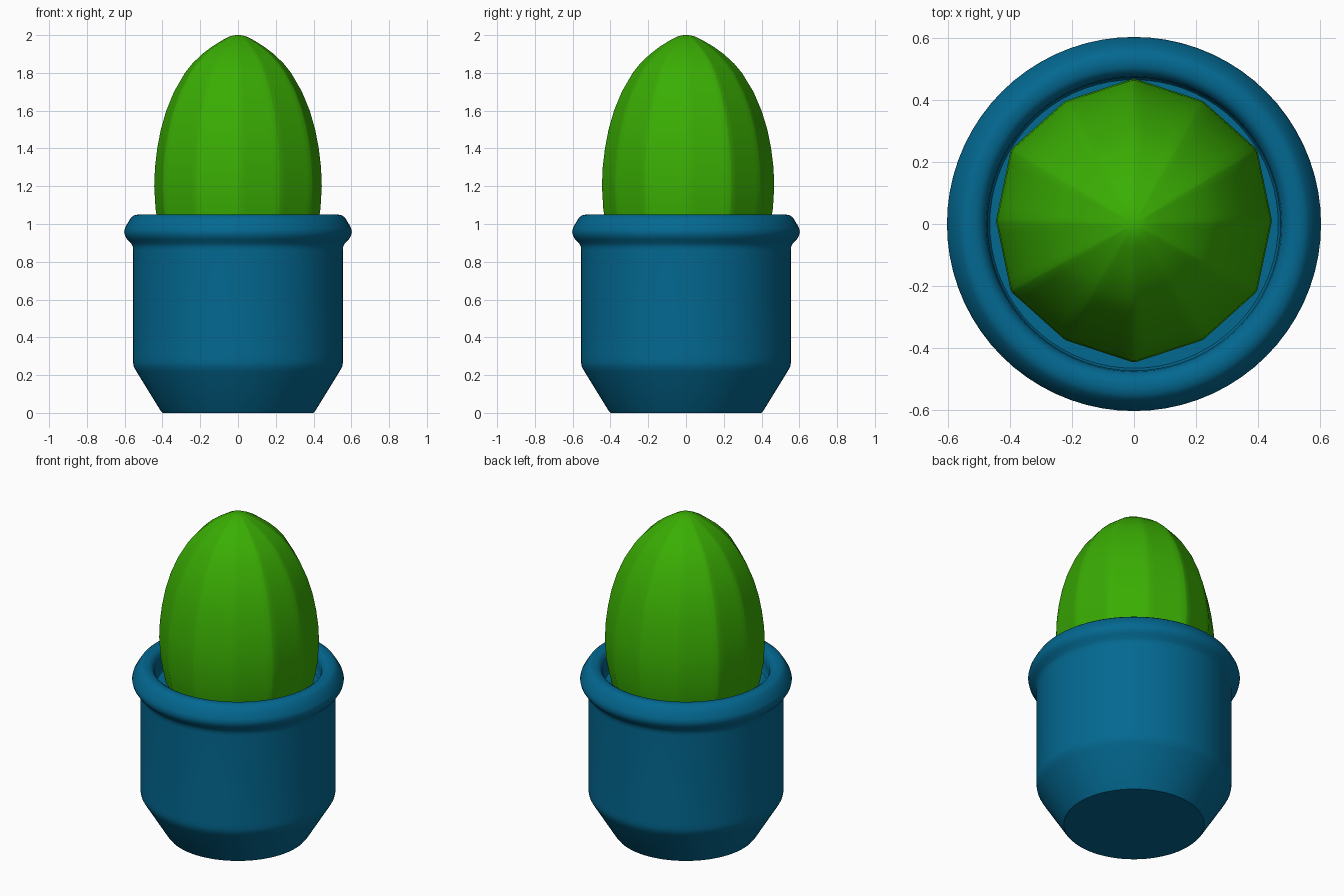
import bpy, math
from math import sin, cos, radians

if "Cube" in bpy.data.objects:
    bpy.data.objects.remove(bpy.data.objects["Cube"])


def material(name, rgb):
    m = bpy.data.materials.new(name)
    m.diffuse_color = (*rgb, 1)
    m.use_nodes = True
    m.node_tree.nodes["Principled BSDF"].inputs["Base Color"].default_value = m.diffuse_color
    return m


def loft(name, section, profile, mat, angle):
    """Scale a unit cross-section along (radius, z) pairs; radius 0 closes to a point."""
    verts, faces, rings = [], [], []
    n = len(section)
    for r, z in profile:
        start = len(verts)
        pts = [(0, 0)] if r == 0 else [(x * r, y * r) for x, y in section]
        verts += [(x, y, z) for x, y in pts]
        rings.append([start + (i if r else 0) for i in range(n)])
    for a, b in zip(rings, rings[1:]):
        for i in range(n):
            j = (i + 1) % n
            quad = [a[i], a[j], b[j], b[i]]
            faces.append(list(dict.fromkeys(quad)))
    me = bpy.data.meshes.new(name)
    me.from_pydata(verts, [], faces)
    me.materials.append(mat)
    ob = bpy.data.objects.new(name, me)
    bpy.context.collection.objects.link(ob)
    bpy.ops.object.select_all(action='DESELECT')
    ob.select_set(True)
    bpy.context.view_layer.objects.active = ob
    bpy.ops.object.shade_smooth_by_angle(angle=radians(angle))
    return ob


blue = material("pot blue", (0.001, 0.14, 0.285))
green = material("cactus green", (0.042, 0.42, 0.001))

# Pot: round, chamfered foot, rolled rim, hollow top
circle = [(cos(2 * math.pi * i / 72), sin(2 * math.pi * i / 72)) for i in range(72)]
pot_profile = [(0, 0), (0.40, 0), (0.41, 0.012), (0.538, 0.22), (0.552, 0.245),
               (0.556, 0.27), (0.556, 0.30), (0.556, 0.86), (0.557, 0.88),
               (0.565, 0.897), (0.585, 0.917), (0.598, 0.937), (0.603, 0.958),
               (0.598, 0.98), (0.58, 1.012), (0.565, 1.035), (0.55, 1.046),
               (0.53, 1.05), (0.505, 1.048), (0.488, 1.037), (0.476, 1.015),
               (0.472, 0.98), (0.472, 0.93), (0.465, 0.92), (0, 0.92)]
loft("pot", circle, pot_profile, blue, 50)

# Cactus: twelve flat sides with softened edges, every other corner a ridge
corners = []
for k in range(12):
    a = radians(30 * k)
    r = 1.03 if k % 2 else 1.0
    corners.append((r * cos(a), r * sin(a) + 0.025))
section = []
for k in range(12):
    (ax, ay), (bx, by) = corners[k], corners[(k + 1) % 12]
    for t in (0.03, 0.18, 0.5, 0.82, 0.97):
        section.append((ax + (bx - ax) * t, ay + (by - ay) * t))
cactus_profile = [(0, 0.91), (0.405, 0.91), (0.425, 1.0), (0.438, 1.08), (0.445, 1.2),
                  (0.441, 1.3), (0.429, 1.4), (0.41, 1.5), (0.381, 1.6),
                  (0.34, 1.7), (0.282, 1.8), (0.242, 1.85), (0.19, 1.9),
                  (0.137, 1.94), (0.085, 1.972), (0.045, 1.993), (0.02, 1.999), (0, 2.0)]
loft("cactus", section, cactus_profile, green, 50)
